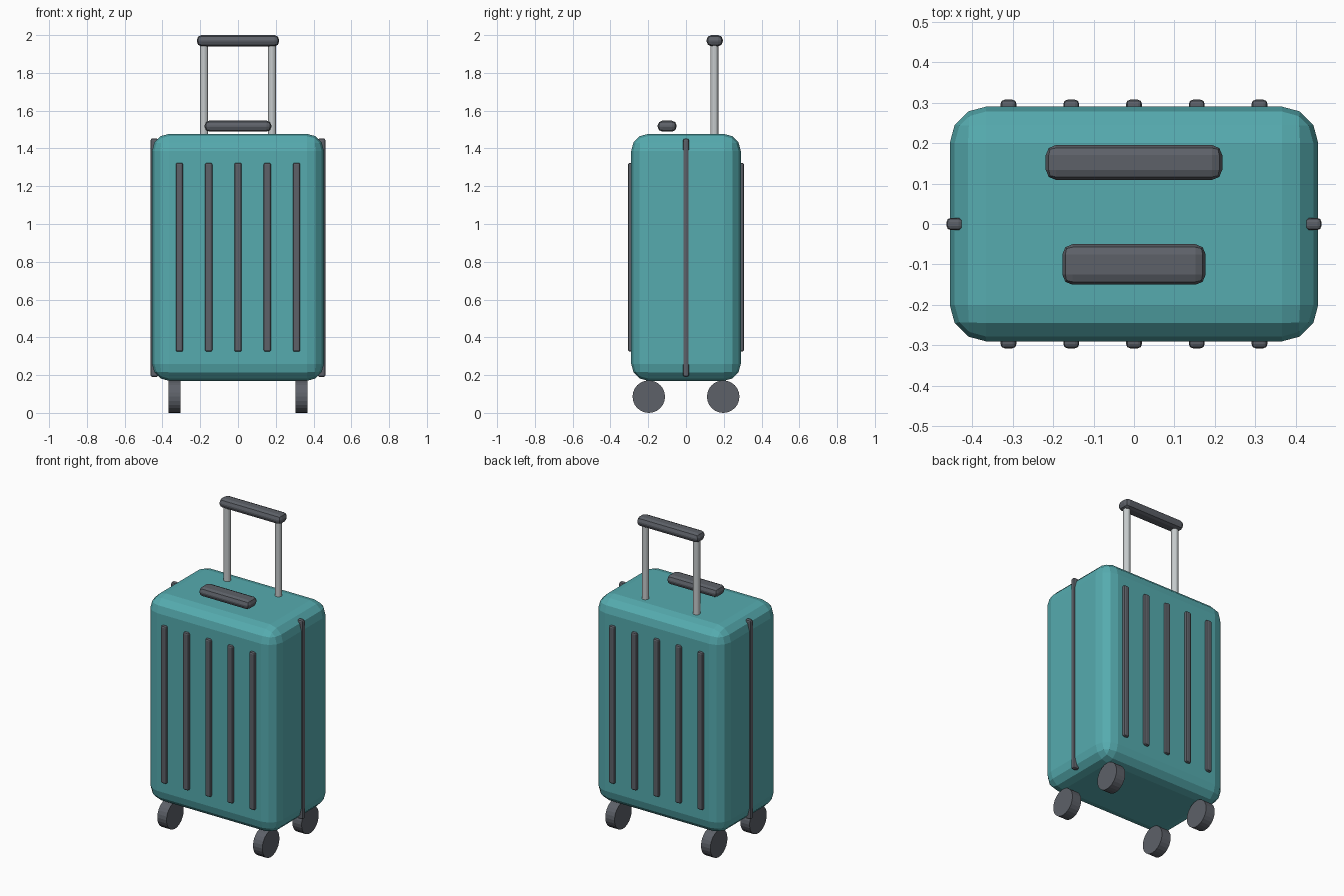
import bpy, bmesh, math
from mathutils import Matrix

if "Cube" in bpy.data.objects:
    bpy.data.objects.remove(bpy.data.objects["Cube"])


def material(name, rgb):
    m = bpy.data.materials.new(name)
    m.diffuse_color = (*rgb, 1.0)
    m.use_nodes = True
    m.node_tree.nodes["Principled BSDF"].inputs["Base Color"].default_value = m.diffuse_color
    return m


TEAL = material("teal shell", (0.092, 0.41, 0.43))
DARK = material("dark grey trim", (0.11, 0.12, 0.14))
SILVER = material("silver metal", (0.56, 0.59, 0.60))


def finish(bm, name, mat):
    me = bpy.data.meshes.new(name)
    bm.to_mesh(me)
    bm.free()
    me.materials.append(mat)
    ob = bpy.data.objects.new(name, me)
    bpy.context.collection.objects.link(ob)
    return ob


def box(name, mat, x, y, z, bevel, segments):
    """Bevelled box from (min, max) ranges."""
    bm = bmesh.new()
    bmesh.ops.create_cube(bm, size=1)
    for v in bm.verts:
        for i, (lo, hi) in enumerate((x, y, z)):
            v.co[i] = lo if v.co[i] < 0 else hi
    bmesh.ops.bevel(bm, geom=bm.edges[:], offset=bevel, segments=segments,
                    profile=0.5, affect='EDGES')
    return finish(bm, name, mat)


def cylinder(name, mat, centre, radius, depth, sides, axis):
    bm = bmesh.new()
    rot = Matrix.Rotation(math.pi / 2, 4, 'Y') if axis == 'X' else Matrix()
    bmesh.ops.create_cone(bm, cap_ends=True, segments=sides, radius1=radius,
                          radius2=radius, depth=depth,
                          matrix=Matrix.Translation(centre) @ rot)
    return finish(bm, name, mat)


# main shell
box("shell", TEAL, (-0.455, 0.455), (-0.29, 0.29), (0.17, 1.477), 0.09, 3)

# vertical ribs on front and back
for side, label in ((-1, "front"), (1, "back")):
    for i in range(5):
        x = (i - 2) * 0.155
        ys = sorted((side * 0.271, side * 0.307))
        box(f"{label}_rib_{i + 1}", DARK, (x - 0.0195, x + 0.0195), ys,
            (0.324, 1.324), 0.01, 2)

# zip strips, rods and wheels, mirrored left and right
for side, label in ((-1, "left"), (1, "right")):
    xs = sorted((side * 0.423, side * 0.463))
    box(f"{label}_zip_strip", DARK, xs, (-0.015, 0.015), (0.19, 1.453), 0.01, 2)
    cylinder(f"{label}_handle_rod", SILVER, (side * 0.18, 0.15, 1.705),
             0.021, 0.49, 16, 'Z')
    for y, end in ((-0.197, "front"), (0.197, "back")):
        cylinder(f"{end}_{label}_wheel", DARK, (side * 0.336, y, 0.086),
                 0.086, 0.065, 24, 'X')

# telescopic grip and carry handle
box("telescopic_grip", DARK, (-0.218, 0.218), (0.109, 0.195), (1.941, 2.0), 0.025, 2)
box("carry_handle", DARK, (-0.177, 0.177), (-0.15, -0.05), (1.489, 1.547), 0.025, 2)
